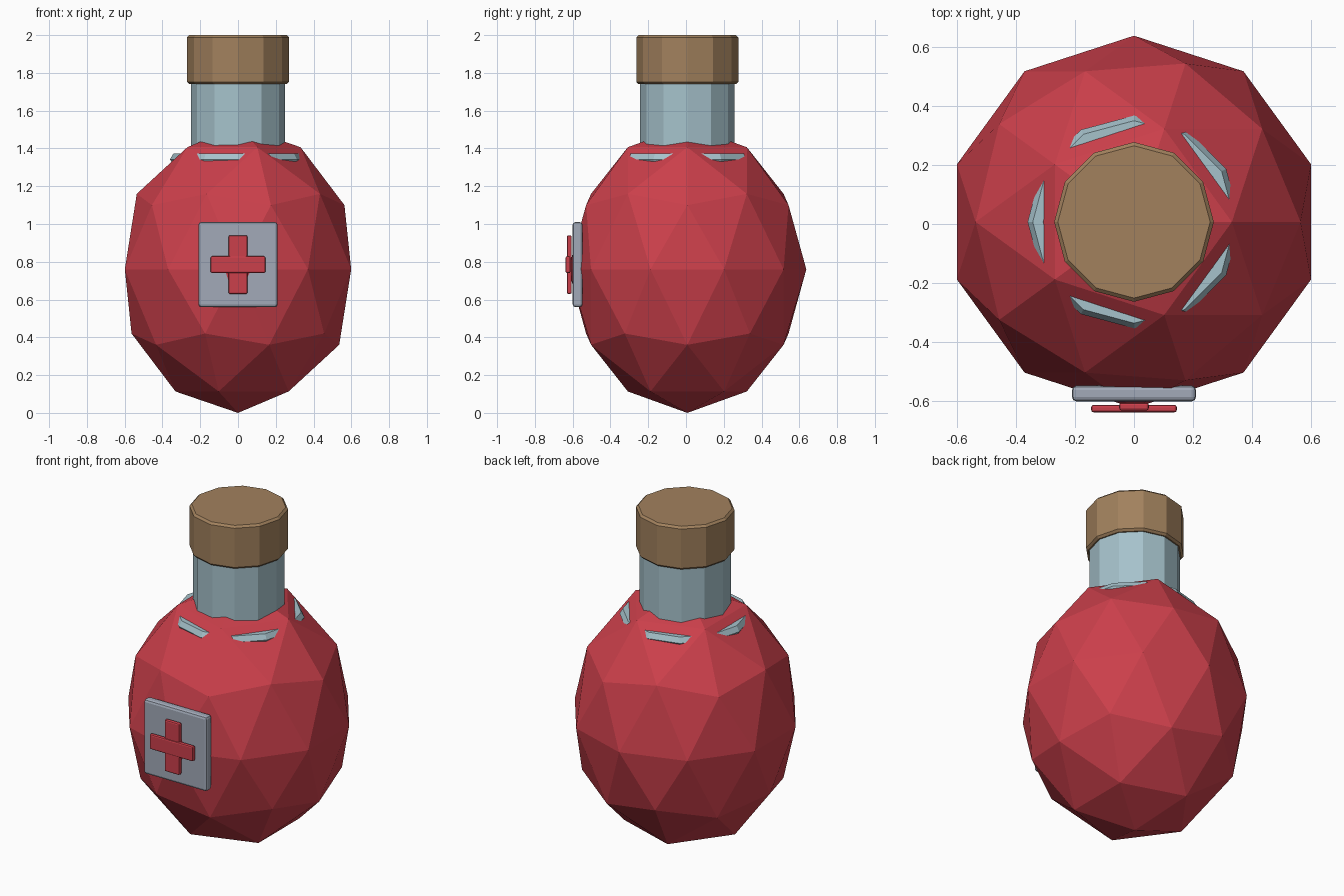
import bpy

if "Cube" in bpy.data.objects:
    bpy.data.objects.remove(bpy.data.objects["Cube"])

CY = 0.007  # flask axis sits slightly behind the label and cross


def material(name, rgb):
    m = bpy.data.materials.new(name)
    m.diffuse_color = (*rgb, 1)
    m.use_nodes = True
    m.node_tree.nodes["Principled BSDF"].inputs["Base Color"].default_value = m.diffuse_color
    return m


RED = material("red_liquid", (0.60, 0.05, 0.07))
GLASS = material("pale_glass", (0.38, 0.54, 0.60))
CORK = material("cork", (0.36, 0.22, 0.11))
GREY = material("label_grey", (0.36, 0.40, 0.48))


def finish(name, mat, bevel=0, segments=1):
    o = bpy.context.object
    o.name = name
    o.data.materials.append(mat)
    if bevel:
        b = o.modifiers.new("bevel", 'BEVEL')
        b.width, b.segments, b.limit_method = bevel, segments, 'ANGLE'
        b.angle_limit = 0.7
    return o


def tube(name, r, z0, z1, mat, bevel=0):
    bpy.ops.mesh.primitive_cylinder_add(vertices=12, radius=r, depth=z1 - z0,
                                        location=(0, CY, (z0 + z1) / 2))
    return finish(name, mat, bevel)


def block(name, x, y0, y1, z0, z1, mat, bevel):
    bpy.ops.mesh.primitive_cube_add(size=1, location=(0, (y0 + y1) / 2, (z0 + z1) / 2))
    o = bpy.context.object
    o.scale = (2 * x, y1 - y0, z1 - z0)
    bpy.ops.object.transform_apply(location=False, rotation=False, scale=True)
    return finish(name, mat, bevel, 2)


# Faceted flask body
bpy.ops.mesh.primitive_ico_sphere_add(subdivisions=2, radius=1, location=(0, CY, 0.76))
bpy.context.object.scale = (0.63, 0.63, 0.76)
bpy.ops.object.transform_apply(location=False, rotation=False, scale=True)
finish("flask_body", RED)

# Neck and cork
tube("flask_neck", 0.25, 1.36, 1.76, GLASS)
tube("cork_stopper", 0.27, 1.74, 2.0, CORK, 0.012)

# Shoulder ring, showing only where it pokes out through the body facets
bpy.ops.mesh.primitive_torus_add(major_segments=12, minor_segments=6, major_radius=0.325,
                                 minor_radius=0.035, location=(0, CY, 1.342))
finish("shoulder_ring", GLASS)

# Label plate with raised cross
block("label_plate", 0.21, -0.60, -0.547, 0.56, 1.01, GREY, 0.015)
block("cross_upright", 0.05, -0.631, -0.605, 0.63, 0.94, RED, 0.008)
block("cross_bar", 0.145, -0.637, -0.612, 0.74, 0.83, RED, 0.008)
